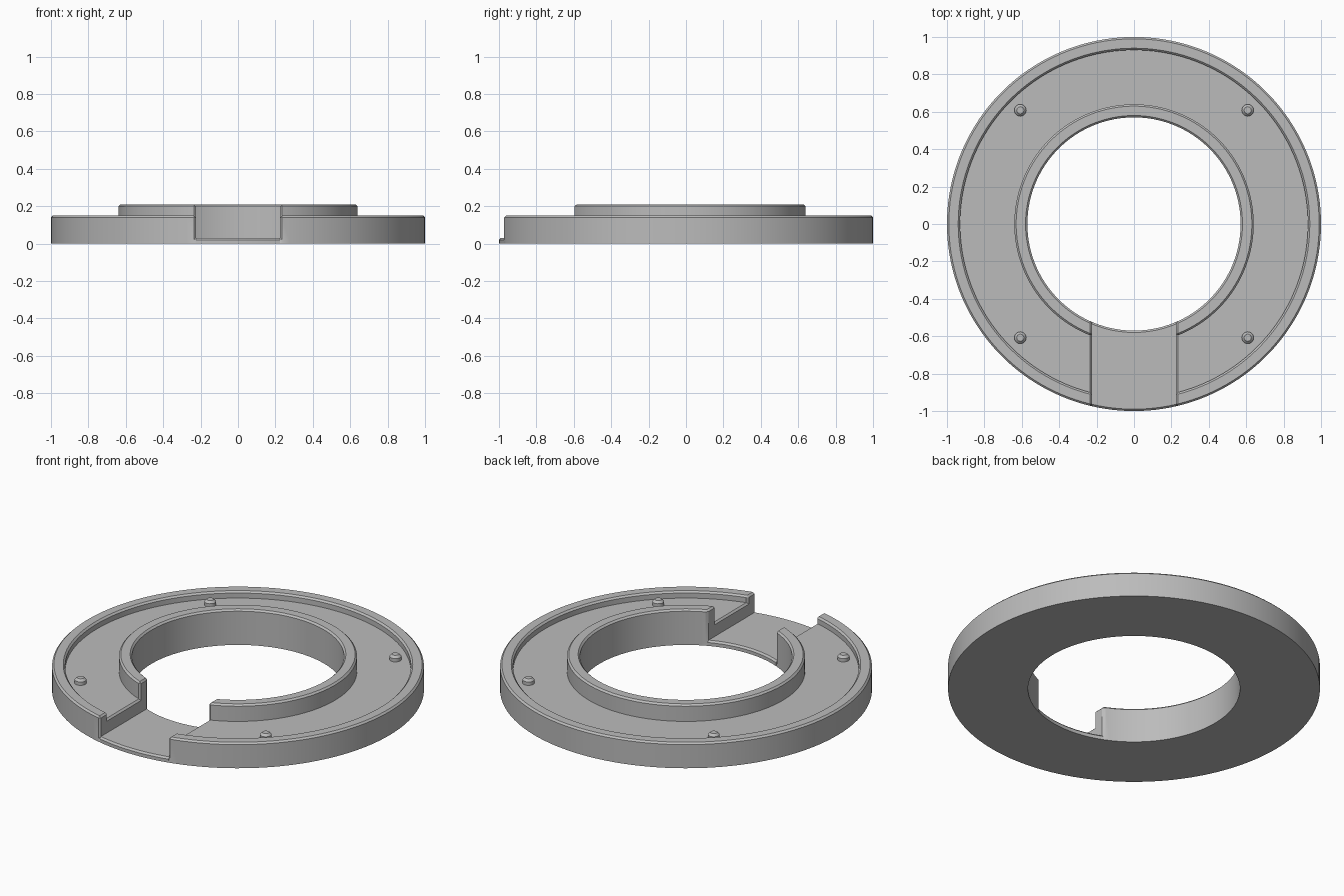
import bpy, bmesh, math

if "Cube" in bpy.data.objects:
    bpy.data.objects.remove(bpy.data.objects["Cube"])

grey = bpy.data.materials.new("plain grey")
grey.diffuse_color = (0.5, 0.5, 0.5, 1)
grey.use_nodes = True
grey.node_tree.nodes["Principled BSDF"].inputs["Base Color"].default_value = grey.diffuse_color

SEG = 144
HALF, C = 0.225, 0.01          # slot half width, chamfer size
SLOT, LEDGE, RIM, COLLAR = 0.03, 0.11, 0.15, 0.21
R_IN, R_COL, R_LIP, R_OUT = 0.57, 0.64, 0.93, 1.0


def finish(bm, name):
    bmesh.ops.remove_doubles(bm, verts=bm.verts, dist=1e-5)
    bmesh.ops.recalc_face_normals(bm, faces=bm.faces)
    me = bpy.data.meshes.new(name)
    bm.to_mesh(me)
    bm.free()
    me.materials.append(grey)
    ob = bpy.data.objects.new(name, me)
    bpy.context.collection.objects.link(ob)
    bpy.ops.object.select_all(action='DESELECT')
    ob.select_set(True)
    bpy.context.view_layer.objects.active = ob
    bpy.ops.object.shade_smooth_by_angle(angle=math.radians(30))
    return ob


# Cross-section of the ring: collar, recessed ledge, outer lip
full = [(R_IN, 0), (R_IN, SLOT - C), (R_IN, COLLAR - C), (R_IN + C, COLLAR),
        (R_COL - C, COLLAR), (R_COL, COLLAR - C), (R_COL, LEDGE),
        (R_LIP, LEDGE), (R_LIP, RIM - C), (R_LIP + C, RIM),
        (R_OUT - C, RIM), (R_OUT, RIM - C), (R_OUT, SLOT - C), (R_OUT, 0)]
# Same section shrunk by the chamfer, for the slot walls
a, b, c, d = R_IN + C, R_COL - C, R_LIP + C, R_OUT - C
inset = [full[0], (a, SLOT), (a, COLLAR - C), (a, COLLAR - C),
         (b, COLLAR - C), (b, COLLAR - C), (b, LEDGE - C),
         (c, LEDGE - C), (c, RIM - C), (c, RIM - C),
         (d, RIM - C), (d, RIM - C), (d, SLOT), full[-1]]
# Thin floor of the slot, with chamfered inner and outer edges
slab = [full[0], full[1]] + [(r, SLOT) for r, z in inset[2:-2]] + [full[-2], full[-1]]


def column(bm, prof, half, t):
    """Section swept to fraction t between the planes x=half and x=-half."""
    out = []
    for r, z in prof:
        s = math.asin(half / r)
        ang = -math.pi / 2 + s + t * (2 * math.pi - 2 * s)
        out.append(bm.verts.new((r * math.cos(ang), r * math.sin(ang), z)))
    return out


def slot_column(bm, t):
    """Slab section at fraction t across the slot, from left to right."""
    out = []
    for r, z in slab:
        ang = -math.pi / 2 + math.asin(HALF / r) * (2 * t - 1)
        out.append(bm.verts.new((r * math.cos(ang), r * math.sin(ang), z)))
    return out


bm = bmesh.new()
cols = [column(bm, inset, HALF, 0)]
cols += [column(bm, full, HALF + C, i / SEG) for i in range(SEG + 1)]
cols += [column(bm, inset, HALF, 1)]
cols += [slot_column(bm, i / 12) for i in range(13)]
for i, p in enumerate(cols):
    q = cols[(i + 1) % len(cols)]
    for k in range(len(p)):
        n = (k + 1) % len(p)
        bm.faces.new((p[k], p[n], q[n], q[k]))
bmesh.ops.dissolve_degenerate(bm, dist=1e-5, edges=bm.edges)
finish(bm, "slotted_ring")

# Four small locating pins on the ledge
for sx in (-1, 1):
    for sy in (-1, 1):
        bm = bmesh.new()
        rings = []
        for r, z in ((0.032, LEDGE - 0.005), (0.032, 0.13), (0.019, 0.143)):
            rings.append([bm.verts.new((sx * 0.608 + r * math.cos(j * math.pi / 12),
                                        sy * 0.608 + r * math.sin(j * math.pi / 12), z))
                          for j in range(24)])
        for lo, hi in zip(rings, rings[1:]):
            for j in range(24):
                n = (j + 1) % 24
                bm.faces.new((lo[j], lo[n], hi[n], hi[j]))
        bm.faces.new(rings[-1])
        bm.faces.new(rings[0][::-1])
        finish(bm, "locating_pin")
